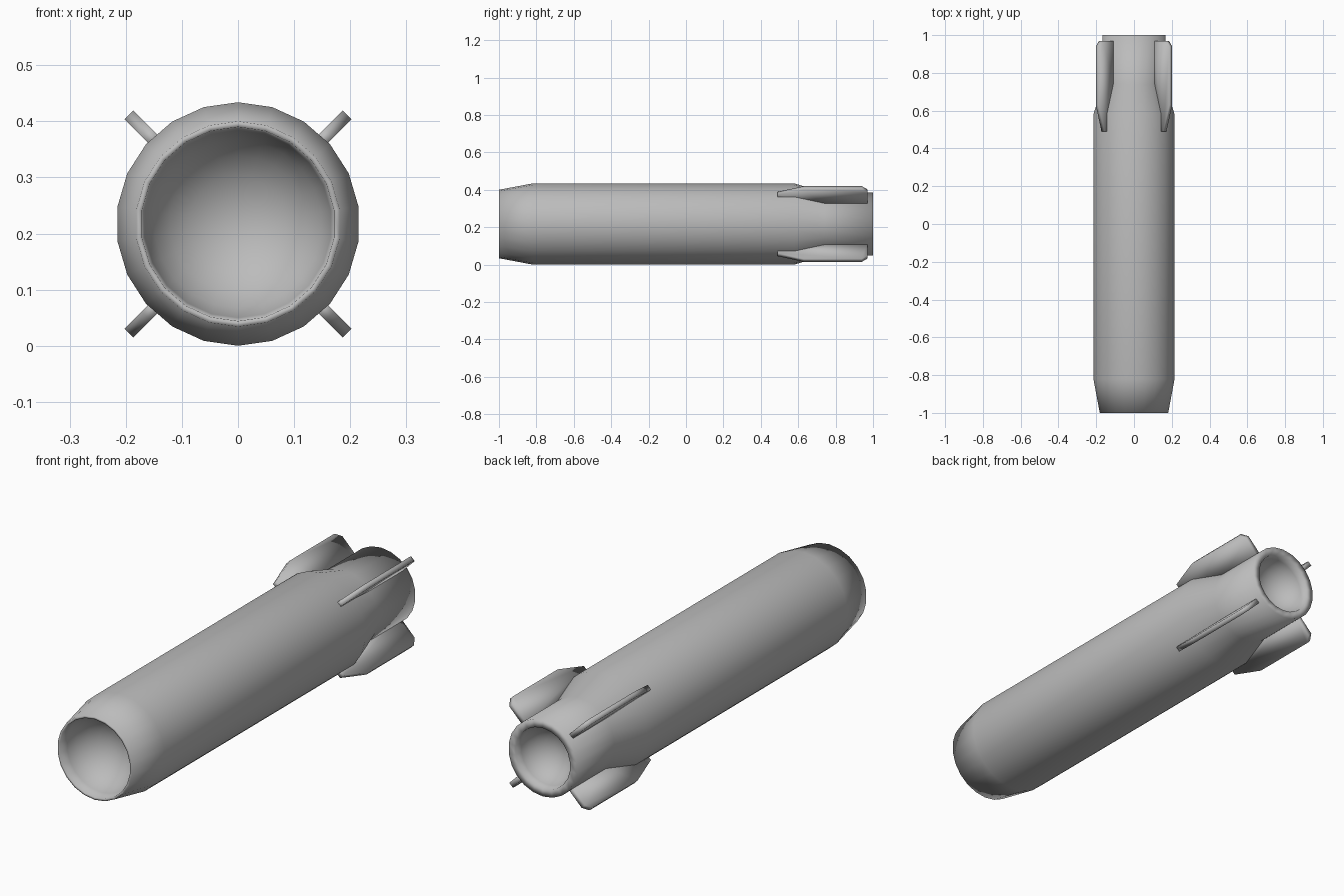
import bpy, bmesh
from math import radians, sin, cos, pi
from mathutils import Matrix, Vector

cube = bpy.data.objects.get("Cube")
if cube:
    bpy.data.objects.remove(cube, do_unlink=True)

RADIUS = 0.217
SIDES = 22

grey = bpy.data.materials.new("plain grey")
grey.use_nodes = True
colour = (0.5, 0.5, 0.5, 1)
grey.diffuse_color = colour
grey.node_tree.nodes["Principled BSDF"].inputs["Base Color"].default_value = colour


def finish(name, bm):
    bmesh.ops.recalc_face_normals(bm, faces=bm.faces)
    for face in bm.faces:
        face.smooth = True
    mesh = bpy.data.meshes.new(name)
    bm.to_mesh(mesh)
    bm.free()
    mesh.materials.append(grey)
    obj = bpy.data.objects.new(name, mesh)
    obj.location.z = RADIUS
    bpy.context.collection.objects.link(obj)
    return obj


def bowl(radius, rim_y, depth, steps=6):
    """Profile of a rounded hollow, from its rim to its pole."""
    angles = [i * pi / 2 / steps for i in range(steps + 1)]
    return [(radius * cos(a), rim_y + depth * sin(a)) for a in angles]


# Hollow tube: front hollow, tapered nose, barrel, narrowed tail, rear hollow
profile = bowl(0.173, -1, 0.17)[::-1]
profile += [(0.183, -1), (RADIUS, -0.82), (RADIUS, 0.58), (0.168, 0.74), (0.168, 1)]
profile += bowl(0.134, 1, -0.13)
bm = bmesh.new()
verts = [bm.verts.new((0, y, r)) for r, y in profile]
edges = [bm.edges.new(pair) for pair in zip(verts, verts[1:])]
bmesh.ops.spin(bm, geom=verts + edges, cent=(0, 0, 0), axis=(0, 1, 0),
               angle=2 * pi, steps=SIDES)
bmesh.ops.remove_doubles(bm, verts=bm.verts, dist=0.0005)
finish("body", bm)

# Four diagonal tail fins, rooted inside the body
outline = [(0.2, 0.49), (0.232, 0.49), (0.275, 0.63), (0.275, 0.94),
           (0.25, 0.97), (0.15, 0.97), (0.15, 0.74)]
THICK = 0.0226
names = ["upper_left_fin", "lower_left_fin", "lower_right_fin", "upper_right_fin"]
for i, name in enumerate(names):
    bm = bmesh.new()
    side = bm.faces.new([bm.verts.new((-THICK / 2, y, r)) for r, y in outline])
    grown = bmesh.ops.extrude_face_region(bm, geom=[side])["geom"]
    moved = [v for v in grown if isinstance(v, bmesh.types.BMVert)]
    bmesh.ops.translate(bm, verts=moved, vec=Vector((THICK, 0, 0)))
    turn = Matrix.Rotation(radians(45 + 90 * i), 3, 'Y')
    bmesh.ops.rotate(bm, verts=bm.verts, cent=(0, 0, 0), matrix=turn)
    finish(name, bm)
